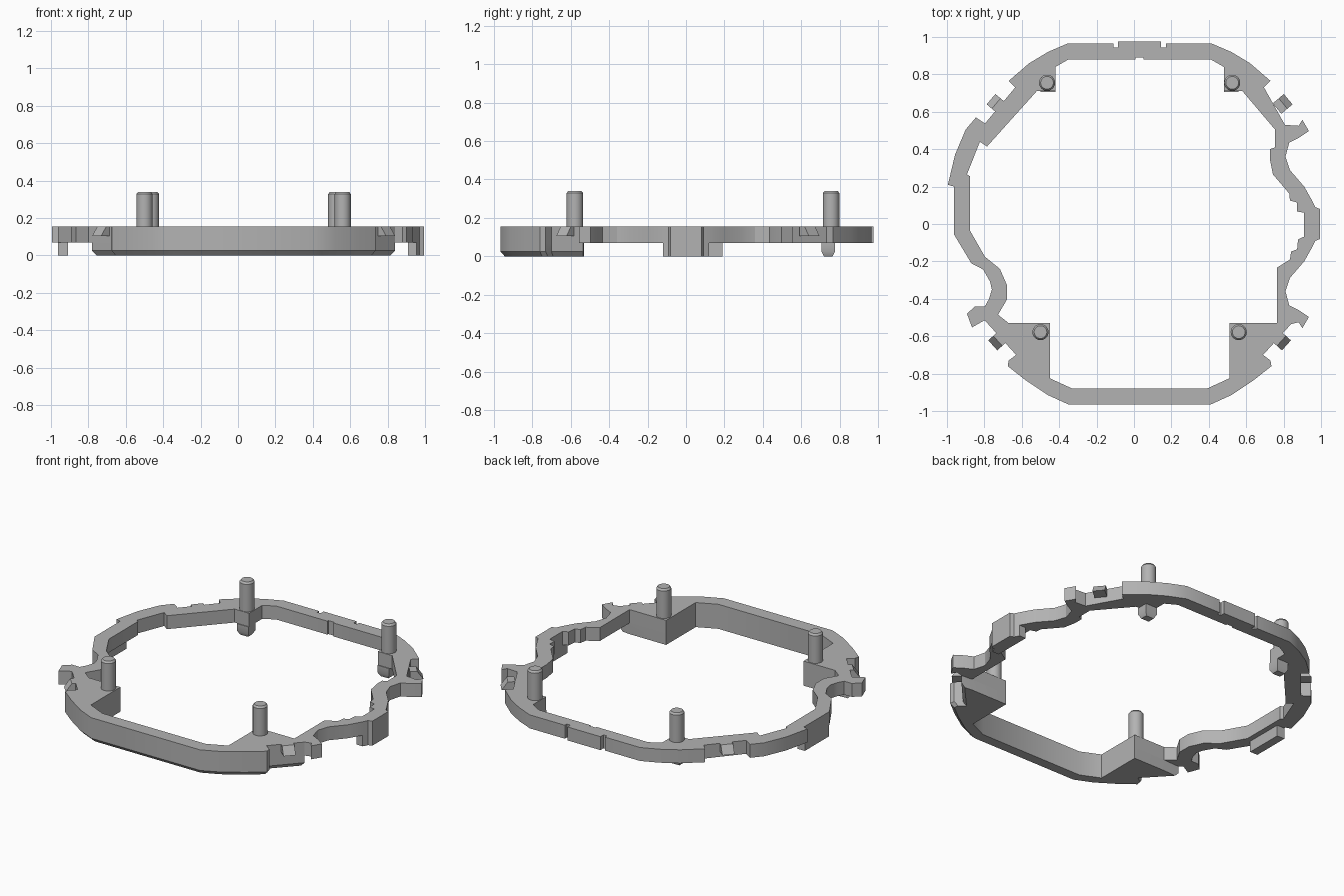
import bpy
import bmesh
import math
from mathutils import Vector
from mathutils.geometry import tessellate_polygon

default_cube = bpy.data.objects.get("Cube")
if default_cube:
    bpy.data.objects.remove(default_cube, do_unlink=True)

# Single plastic colour
grey = bpy.data.materials.new("plain grey plastic")
grey.use_nodes = True
grey_value = (.45, .45, .45, 1)
grey.diffuse_color = grey_value
grey.node_tree.nodes["Principled BSDF"].inputs["Base Color"].default_value = grey_value

AXIS = .03                        # symmetry line of the frame in x
TOP, UNDER, FLOOR = .155, .07, 0  # main heights


def on_left(points):
    return [(AXIS - d, y) for d, y in points]


def on_right(points):
    return [(AXIS + d, y) for d, y in points]


def backwards(points):
    return list(reversed(points))


def flip_y(points):
    return [(x, -y) for x, y in points]


def circle(center, radius, sides=24):
    return [(center[0] + radius * math.cos(math.tau * i / sides),
             center[1] + radius * math.sin(math.tau * i / sides)) for i in range(sides)]


def rectangle(x0, x1, y0, y1):
    return [(x0, y0), (x1, y0), (x1, y1), (x0, y1)]


def slab(name, levels):
    """Solid through stacked levels; each level is a height and its loops (outline, holes)."""
    bm = bmesh.new()
    rows = [[[bm.verts.new((x, y, z)) for x, y in loop] for loop in loops]
            for z, loops in levels]
    flat_loops = [[Vector((x, y, 0)) for x, y in loop] for loop in levels[-1][1]]
    triangles = tessellate_polygon(flat_loops)
    for row in (rows[0], rows[-1]):
        verts = [v for loop in row for v in loop]
        for tri in triangles:
            bm.faces.new([verts[i] for i in tri])
    for lower, upper in zip(rows, rows[1:]):
        for a, b in zip(lower, upper):
            for i in range(len(a)):
                bm.faces.new((a[i - 1], a[i], b[i], b[i - 1]))
    bmesh.ops.recalc_face_normals(bm, faces=bm.faces[:])
    mesh = bpy.data.meshes.new(name)
    bm.to_mesh(mesh)
    bm.free()
    mesh.materials.append(grey)
    part = bpy.data.objects.new(name, mesh)
    bpy.context.collection.objects.link(part)
    bpy.ops.object.select_all(action='DESELECT')
    part.select_set(True)
    bpy.context.view_layer.objects.active = part
    bpy.ops.object.shade_smooth_by_angle(angle=math.radians(30))
    return part


# Half profiles: distance from the symmetry line, then y
back_outer = [(.115, .975), (.115, .945), (.14, .945), (.14, .965), (.385, .965),
              (.49, .92), (.59, .86), (.7, .765), (.665, .73)]
back_inner = [(.022, .89), (.022, .88), (.38, .88), (.45, .84), (.45, .71), (.55, .71)]
front_outer = [(.38, -.965), (.49, -.915), (.61, -.835), (.705, -.76),
               (.7, -.73), (.66, -.7), (.81, -.535)]
front_inner = [(.48, -.53), (.48, -.825), (.36, -.88)]

# Left flank, running from back to front
left_outer = [(-.797, .537), (-.845, .57), (-.9, .505), (-.957, .37), (-.995, .21),
              (-.963, .2), (-.963, -.055), (-.87, -.21), (-.807, -.243), (-.77, -.307),
              (-.76, -.35), (-.775, -.4), (-.797, -.44), (-.85, -.44), (-.893, -.48),
              (-.866, -.553), (-.8, -.515)]
left_inner = [(-.786, .414), (-.824, .44), (-.893, .265), (-.877, .255), (-.877, -.035),
              (-.797, -.175), (-.717, -.24), (-.68, -.325), (-.68, -.405), (-.727, -.485),
              (-.67, -.53)]

# Right flank: the outside is the same to the front and to the back
right_wave = [(.88, .525), (.9, .557), (.935, .497), (.88, .46), (.83, .435), (.81, .36),
              (.834, .288), (.91, .2), (.955, .12), (.97, .09), (.995, .08)]
right_inner = [(.765, -.53), (.765, -.233), (.834, -.19), (.84, -.147), (.872, -.136),
               (.877, -.083), (.91, -.067), (.91, .06), (.872, .067), (.872, .115),
               (.834, .125), (.83, .163), (.743, .265), (.727, .345), (.727, .4),
               (.754, .41), (.754, .505)]

# Main ring
outline = (on_left(back_outer) + left_outer + on_left(backwards(front_outer))
           + on_right(front_outer) + flip_y(right_wave) + backwards(right_wave)
           + [(.807, .53)] + on_right(backwards(back_outer)))
opening = (on_left(back_inner) + left_inner + on_left(front_inner)
           + on_right(backwards(front_inner)) + right_inner
           + on_right(backwards(back_inner)))
ring = [outline, opening]
slab("ring", [(UNDER, ring), (TOP, ring)])

# Deep front skirt with a chamfered outer bottom edge
skirt_outer = on_left(backwards(front_outer)) + on_right(front_outer)
skirt_inner = ([right_inner[0]] + on_right(front_inner)
               + on_left(backwards(front_inner)) + [left_inner[-1]])
edge_y = front_inner[0][1]
chamfered = [(AXIS + (x - AXIS) * .97, edge_y + (y - edge_y) * .95) for x, y in skirt_outer]
skirt = [skirt_outer + skirt_inner]
slab("front_skirt", [(FLOOR, [chamfered + skirt_inner]), (.025, skirt), (UNDER, skirt)])

# Side feet
left_foot = [rectangle(-.963, -.91, -.05, .19)]
slab("left_foot", [(FLOOR, left_foot), (UNDER, left_foot)])
lug = right_wave[-3:]
right_foot = [[(.91, -.12)] + flip_y(lug) + backwards(lug) + [(.91, .12)]]
slab("right_foot", [(FLOOR, right_foot), (UNDER, right_foot)])


def clip(name, anchor, angle):
    """Wedge that leans out from a wall, widest at its bottom."""
    c, s = math.cos(angle), math.sin(angle)

    def footprint(depth):
        flat = rectangle(-.02, depth, -.036, .036)
        return [[(anchor[0] + u * c - v * s, anchor[1] + u * s + v * c) for u, v in flat]]
    slab(name, [(.105, footprint(.058)), (TOP, footprint(.022))])


# Parts repeated on both sides
for side, place in (("left", on_right), ("right", on_left)):
    # Guide pegs with a softened tip
    for end, spot in (("front", (.53, -.578)), ("back", (.495, .755))):
        center = place([spot])[0]
        slab(f"{end}_{side}_peg", [(TOP, [circle(center, .043)]),
                                   (.328, [circle(center, .043)]),
                                   (.34, [circle(center, .034)])])
    # Short posts under the back corners
    post = [place(rectangle(.45, .53, .705, .775))]
    tip = [place(rectangle(.463, .517, .718, .762))]
    slab(f"back_{side}_post", [(FLOOR, tip), (.025, post), (UNDER, post)])
    # Snap clips in the corner recesses
    for end, spot, degrees in (("back", (.75, .63), 40), ("front", (.742, -.61), -42)):
        turn = math.radians(degrees)
        clip(f"{end}_{side}_clip", place([spot])[0],
             turn if side == "left" else math.pi - turn)
